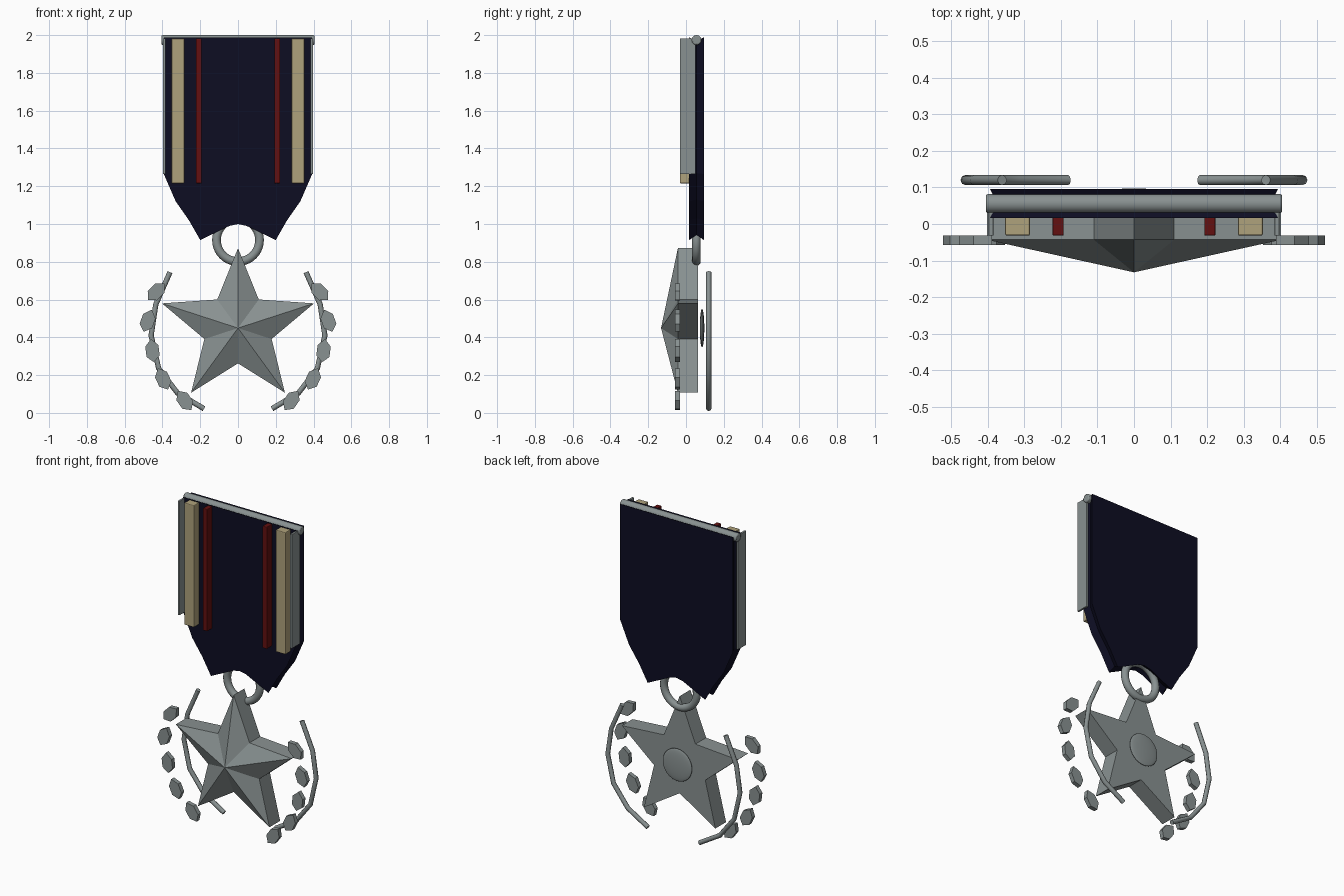
import bpy, bmesh, math
from mathutils import Vector

if "Cube" in bpy.data.objects:
    bpy.data.objects.remove(bpy.data.objects["Cube"])


def material(name, rgb):
    m = bpy.data.materials.new(name)
    m.diffuse_color = (*rgb, 1)
    m.use_nodes = True
    m.node_tree.nodes["Principled BSDF"].inputs["Base Color"].default_value = m.diffuse_color
    return m


STEEL = material("steel grey", (0.25, 0.285, 0.285))
NAVY = material("navy cloth", (0.004, 0.004, 0.016))
BEIGE = material("beige cloth", (0.43, 0.36, 0.20))
RED = material("dark red cloth", (0.125, 0.005, 0.005))


def finish(name, bm, mat, bevel=0.0):
    bmesh.ops.recalc_face_normals(bm, faces=bm.faces)
    me = bpy.data.meshes.new(name)
    bm.to_mesh(me)
    bm.free()
    ob = bpy.data.objects.new(name, me)
    bpy.context.collection.objects.link(ob)
    me.materials.append(mat)
    if bevel:
        mod = ob.modifiers.new("bevel", 'BEVEL')
        mod.width, mod.segments = bevel, 2
    return ob


def loft(name, sections, mat, bevel=0.0, apex=None):
    """Join outlines of (x, z) points at depths y; the front may rise to an apex."""
    bm = bmesh.new()
    rings = [[bm.verts.new((x, y, z)) for x, z in pts] for pts, y in sections]
    n = len(rings[0])
    for a, b in zip(rings, rings[1:]):
        for i in range(n):
            bm.faces.new((a[i], a[(i + 1) % n], b[(i + 1) % n], b[i]))
    bm.faces.new(rings[-1])
    if apex:
        tip = bm.verts.new(apex)
        for i in range(n):
            bm.faces.new((rings[0][i], rings[0][(i + 1) % n], tip))
    else:
        bm.faces.new(rings[0])
    return finish(name, bm, mat, bevel)


def box(name, x0, x1, y0, y1, z0, z1, mat, bevel):
    pts = [(x0, z0), (x1, z0), (x1, z1), (x0, z1)]
    return loft(name, [(pts, y0), (pts, y1)], mat, bevel)


def inset(pts, d):
    """Move a clockwise outline inwards by d."""
    out, n = [], len(pts)
    for i in range(n):
        p, a, b = Vector(pts[i]), Vector(pts[i - 1]), Vector(pts[(i + 1) % n])
        u, v = (p - a).normalized(), (b - p).normalized()
        nu, nv = Vector((u.y, -u.x)), Vector((v.y, -v.x))
        out.append(tuple(p + (nu + nv) * d / (1 + nu.dot(nv))))
    return out


def smooth(ob):
    bpy.ops.object.select_all(action='DESELECT')
    ob.select_set(True)
    bpy.context.view_layer.objects.active = ob
    bpy.ops.object.shade_smooth_by_angle(angle=math.radians(40))


# ribbon with a grooved edge
half = [(0.393, 1.988), (0.393, 1.265), (0.33, 1.12), (0.26, 1.02), (0.20, 0.915), (0.045, 0.99)]
outline = half + [(0, 1.0)] + [(-x, z) for x, z in reversed(half)]
loft("ribbon", [(outline, 0.017), (inset(outline, 0.02), 0.056), (outline, 0.095)], NAVY)

# top bar
bpy.ops.mesh.primitive_cylinder_add(vertices=24, radius=0.026, depth=0.81,
                                    location=(0, 0.056, 1.974), rotation=(0, math.pi / 2, 0))
bar = bpy.context.object
bar.name = "top_bar"
bar.data.materials.append(STEEL)
mod = bar.modifiers.new("bevel", 'BEVEL')
mod.width, mod.segments = 0.006, 2
smooth(bar)

# stripes and edge strips on both sides
for side, s in (("left", -1), ("right", 1)):
    for name, a, b, y1, z0, mat, bev in (
            ("beige_stripe", 0.284, 0.352, 0.022, 1.215, BEIGE, 0.005),
            ("red_stripe", 0.192, 0.223, 0.022, 1.215, RED, 0.004),
            ("edge_strip", 0.384, 0.397, 0.05, 1.265, STEEL, 0.002)):
        x0, x1 = sorted((s * a, s * b))
        box(f"{side}_{name}", x0, x1, -0.032, y1, z0, 1.982, mat, bev)

# hanging ring
bpy.ops.mesh.primitive_torus_add(major_radius=0.114, minor_radius=0.023, major_segments=40,
                                 minor_segments=12, location=(0, 0.055, 0.915),
                                 rotation=(math.pi / 2, 0, 0))
ring = bpy.context.object
ring.name = "hanging_ring"
ring.data.materials.append(STEEL)
smooth(ring)

# faceted star
star = []
for i in range(10):
    r = 0.187 if i % 2 else 0.423
    a = math.pi / 2 - i * math.pi / 5
    star.append((r * math.cos(a), 0.449 + r * math.sin(a)))
loft("star", [(star, -0.043), (star, 0.063)], STEEL, apex=(0, -0.132, 0.449))

# back boss
bpy.ops.mesh.primitive_uv_sphere_add(segments=32, ring_count=16, radius=1,
                                     location=(0, 0.085, 0.449), rotation=(math.pi / 2, 0, 0))
boss = bpy.context.object
boss.name = "back_boss"
boss.scale = (0.102, 0.102, 0.012)
boss.data.materials.append(STEEL)
smooth(boss)

# wreath: stem behind, leaves in front
stem = [(0.36, 0.745), (0.435, 0.575), (0.46, 0.41), (0.42, 0.235), (0.32, 0.105), (0.18, 0.022)]
leaves = [(0.432, 0.642, 45), (0.478, 0.488, 70), (0.453, 0.33, 97),
          (0.397, 0.18, 115), (0.283, 0.066, 125)]
leaf = [(0.062, 0), (0.025, 0.035), (-0.03, 0.035), (-0.062, 0), (-0.03, -0.035), (0.025, -0.035)]
for side, s in (("left", -1), ("right", 1)):
    cu = bpy.data.curves.new(f"{side}_stem", 'CURVE')
    cu.dimensions = '3D'
    cu.bevel_depth, cu.bevel_resolution, cu.use_fill_caps = 0.014, 2, True
    sp = cu.splines.new('POLY')
    sp.points.add(len(stem) - 1)
    for p, (x, z) in zip(sp.points, stem):
        p.co = (s * x, 0.12, z, 1)
    cu.materials.append(STEEL)
    bpy.context.collection.objects.link(bpy.data.objects.new(f"{side}_stem", cu))
    for i, (cx, cz, deg) in enumerate(leaves):
        c, k = math.cos(math.radians(deg)), math.sin(math.radians(deg))
        pts = [(s * (cx - (u * c - v * k)), cz + u * k + v * c) for u, v in leaf]
        loft(f"{side}_leaf_{i + 1}", [(pts, -0.058), (pts, -0.031)], STEEL)
